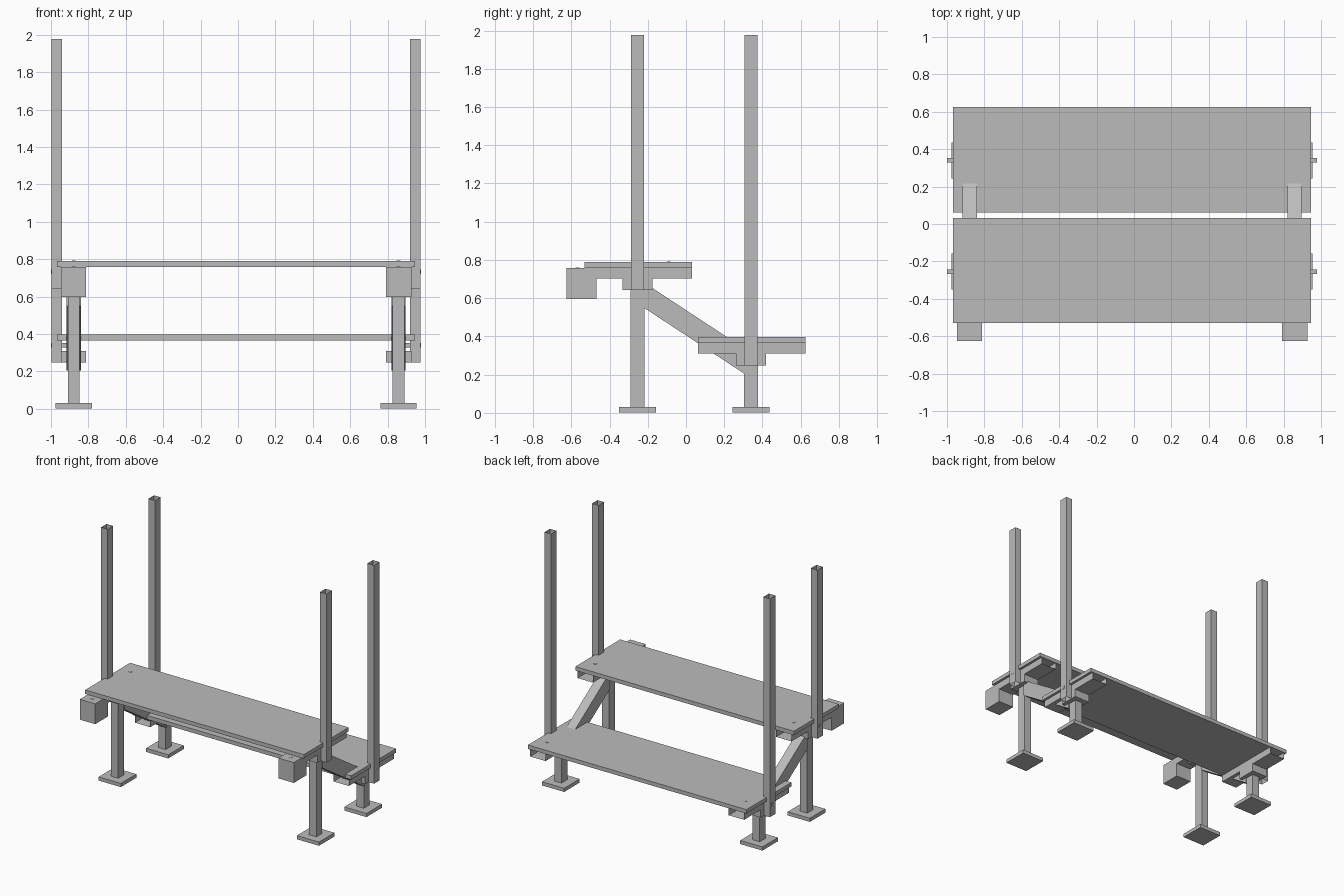
import bpy, bmesh
from mathutils import Vector

if "Cube" in bpy.data.objects:
    bpy.data.objects.remove(bpy.data.objects["Cube"], do_unlink=True)

grey = bpy.data.materials.new("mid_grey")
grey.use_nodes = True
grey.diffuse_color = (0.5, 0.5, 0.5, 1)
grey.node_tree.nodes["Principled BSDF"].inputs["Base Color"].default_value = (0.5, 0.5, 0.5, 1)

MID = -0.01  # centre line of the bench in x


def finish(name, bm):
    mesh = bpy.data.meshes.new(name)
    bm.to_mesh(mesh)
    bm.free()
    mesh.materials.append(grey)
    obj = bpy.data.objects.new(name, mesh)
    bpy.context.collection.objects.link(obj)
    return obj


def box(name, x, y, z, open_axis=None):
    """Box from three (low, high) ranges; open_axis leaves both ends of a tube open."""
    bm = bmesh.new()
    bmesh.ops.create_cube(bm, size=1)
    for v in bm.verts:
        v.co = Vector([(r[0] + r[1]) / 2 + c * (r[1] - r[0]) for r, c in zip((x, y, z), v.co)])
    if open_axis is not None:
        bm.normal_update()
        ends = [f for f in bm.faces if abs(f.normal[open_axis]) > 0.9]
        bmesh.ops.delete(bm, geom=ends, context="FACES_ONLY")
    return finish(name, bm)


def side_range(side, inner, outer):
    return tuple(sorted((MID + side * inner, MID + side * outer)))


def around(c, half):
    return (c - half, c + half)


def brace(name, x):
    """Sloping beam with upright end cuts."""
    bm = bmesh.new()
    profile = [(-0.22, 0.55), (0.305, 0.205), (0.305, 0.337), (-0.22, 0.682)]
    face = bm.faces.new([bm.verts.new((x[0], y, z)) for y, z in profile])
    new = bmesh.ops.extrude_face_region(bm, geom=[face])["geom"]
    moved = [g for g in new if isinstance(g, bmesh.types.BMVert)]
    bmesh.ops.translate(bm, verts=moved, vec=(x[1] - x[0], 0, 0))
    bmesh.ops.recalc_face_normals(bm, faces=bm.faces)
    return finish(name, bm)


# Each tier: name, post centre y, board top z, board y range, board bolt y
tiers = [("front", -0.254, 0.79, (-0.53, 0.032), -0.09),
         ("rear", 0.34, 0.396, (0.062, 0.625), 0.505)]

for tier, py, top, span, bolt_y in tiers:
    under = top - 0.031
    rail_low = top - 0.086
    saddle_low = top - 0.148
    box(tier + "_board", around(MID, 0.957), span, (under, top))
    for label, s in (("left", 1), ("right", -1)):
        tag = f"{tier}_{label}_"
        leg_x = around(MID + s * 0.868, 0.031)
        pad_x = side_range(s, 0.802, 0.937)
        # Supports from the ground up
        box(tag + "foot", around(MID + s * 0.868, 0.097), around(py, 0.097), (0.002, 0.031))
        box(tag + "leg", leg_x, around(py, 0.036), (0.031, saddle_low))
        box(tag + "saddle", pad_x, around(py, 0.078), (saddle_low, rail_low))
        box(tag + "rail", pad_x, span, (rail_low, under), open_axis=1)
        # Tall hollow corner post and its bolts
        box(tag + "post", side_range(s, 0.93, 0.987), around(py, 0.034),
            (saddle_low, 1.977), open_axis=2)
        box(tag + "post_bolt", side_range(s, 0.9, 0.989), around(py, 0.012), around(top - 0.056, 0.012))
        box(tag + "board_bolt", around(MID + s * 0.868, 0.01), around(bolt_y, 0.01),
            (rail_low, top + 0.002))

# Sloping braces between tiers and front blocks with their bolts
for label, s in (("left", 1), ("right", -1)):
    brace(label + "_brace", around(MID + s * 0.868, 0.038))
    box(label + "_front_block", side_range(s, 0.802, 0.937), (-0.626, -0.469), (0.597, 0.758))
    box(label + "_block_bolt", around(MID + s * 0.868, 0.01), around(-0.567, 0.01), (0.74, 0.76))
